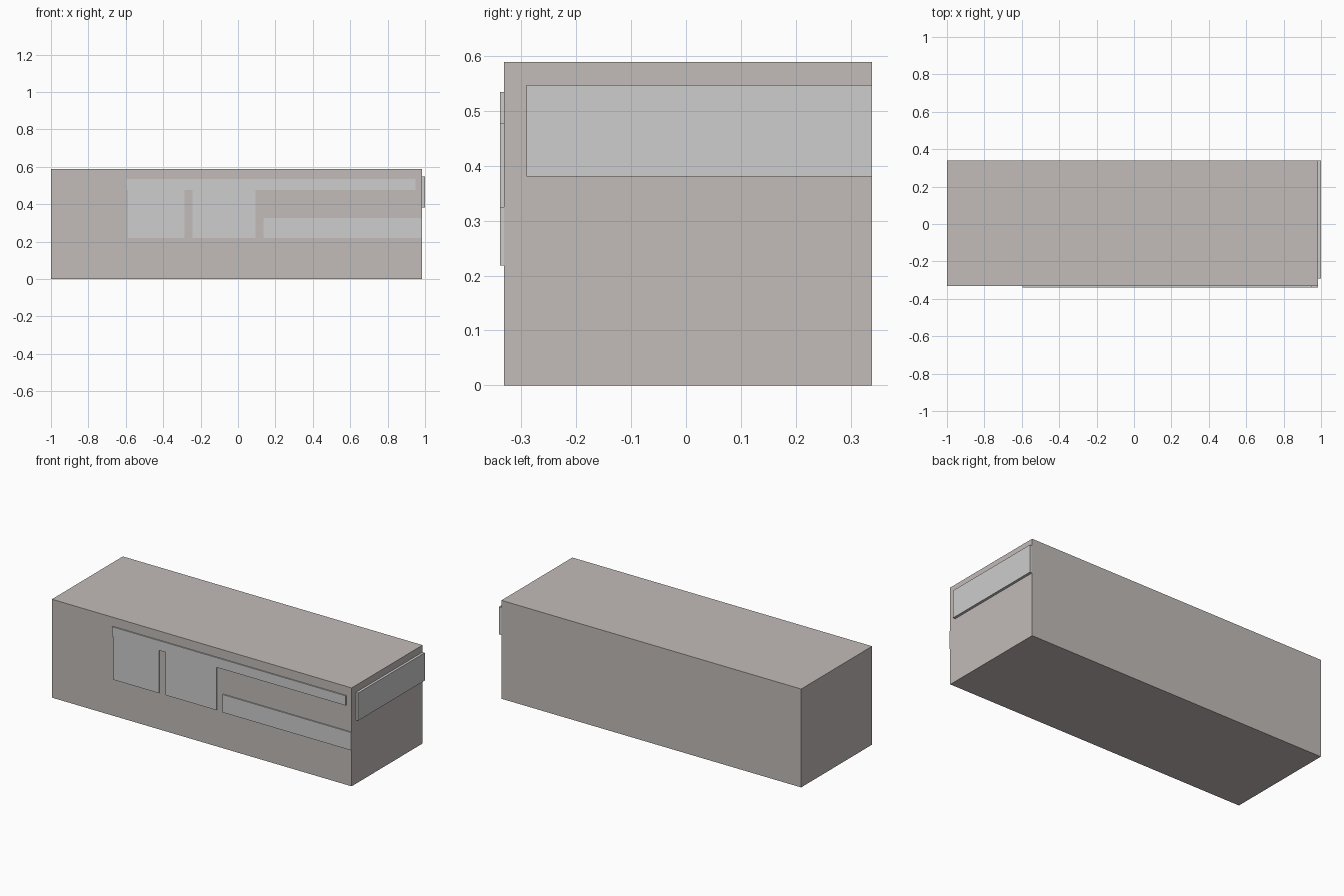
import bpy
import bmesh

if "Cube" in bpy.data.objects:
    bpy.data.objects.remove(bpy.data.objects["Cube"])


def material(name, rgb):
    m = bpy.data.materials.new(name)
    m.diffuse_color = (*rgb, 1.0)
    m.use_nodes = True
    m.node_tree.nodes["Principled BSDF"].inputs["Base Color"].default_value = m.diffuse_color
    return m


wall = material("warm grey wall", (0.54, 0.50, 0.48))
glass = material("pale grey glass", (0.61, 0.61, 0.61))


def prism(name, outline, y0, y1, mat):
    """Extrude an (x, z) outline from y0 back to y1."""
    bm = bmesh.new()
    face = bm.faces.new([bm.verts.new((x, y0, z)) for x, z in outline])
    ext = bmesh.ops.extrude_face_region(bm, geom=[face])
    moved = [v for v in ext["geom"] if isinstance(v, bmesh.types.BMVert)]
    bmesh.ops.translate(bm, verts=moved, vec=(0, y1 - y0, 0))
    bmesh.ops.recalc_face_normals(bm, faces=bm.faces[:])
    mesh = bpy.data.meshes.new(name)
    bm.to_mesh(mesh)
    bm.free()
    mesh.materials.append(mat)
    obj = bpy.data.objects.new(name, mesh)
    bpy.context.collection.objects.link(obj)
    return obj


def rect(x0, x1, z0, z1):
    return [(x0, z0), (x1, z0), (x1, z1), (x0, z1)]


FRONT, BACK, PROUD = -0.332, 0.339, -0.339

# Main building block
prism("building_body", rect(-1.0, 0.985, 0.0, 0.589), FRONT, BACK, wall)

# Front glazing: long top strip with two tall panes hanging from it
prism("front_glazing", [
    (-0.597, 0.535), (-0.597, 0.477), (-0.588, 0.477), (-0.588, 0.22),
    (-0.286, 0.22), (-0.286, 0.477), (-0.243, 0.477), (-0.243, 0.22),
    (0.094, 0.22), (0.094, 0.477), (0.95, 0.477), (0.95, 0.535)],
    PROUD, FRONT, glass)

# Low window strip running to the right corner
prism("front_low_window", rect(0.136, 0.985, 0.218, 0.325), PROUD, FRONT, glass)

# Window band on the right end
prism("side_window", rect(0.985, 1.0, 0.381, 0.547), -0.291, BACK, glass)
